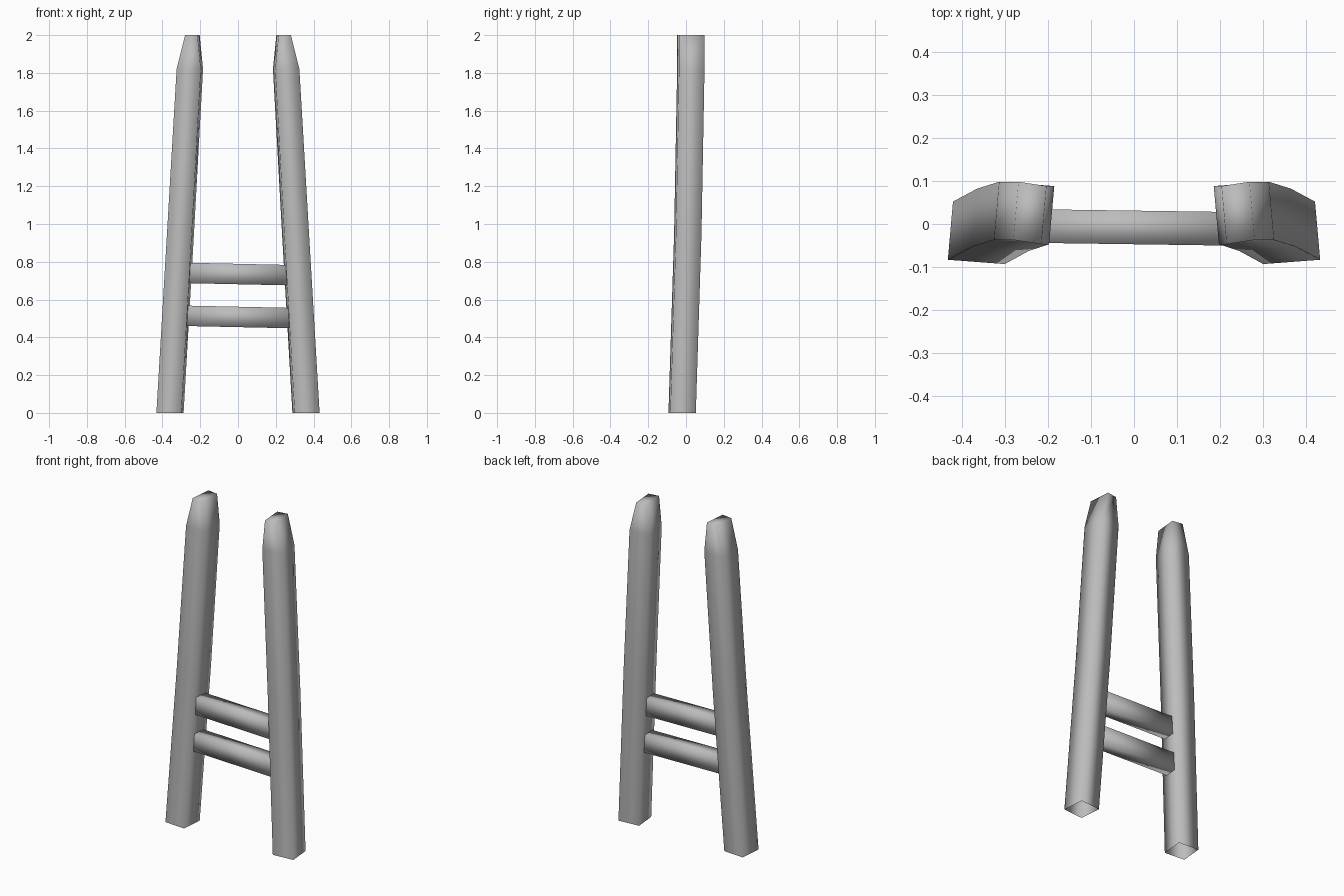
import bpy
import bmesh

cube = bpy.data.objects.get("Cube")
if cube:
    bpy.data.objects.remove(cube, do_unlink=True)

grey = bpy.data.materials.new("plain grey")
grey.use_nodes = True
COLOUR = (0.5, 0.5, 0.5, 1)
grey.diffuse_color = COLOUR
grey.node_tree.nodes["Principled BSDF"].inputs["Base Color"].default_value = COLOUR


def loft(name, rings, cap_start):
    """Skin a run of four-cornered rings; the last end is always closed."""
    bm = bmesh.new()
    loops = [[bm.verts.new(p) for p in ring] for ring in rings]
    for a, b in zip(loops, loops[1:]):
        for i in range(4):
            j = (i + 1) % 4
            bm.faces.new((a[i], a[j], b[j], b[i]))
    bm.faces.new(loops[-1])
    if cap_start:
        bm.faces.new(loops[0][::-1])
    bmesh.ops.recalc_face_normals(bm, faces=bm.faces)
    for f in bm.faces:
        f.smooth = True
    mesh = bpy.data.meshes.new(name)
    bm.to_mesh(mesh)
    bm.free()
    mesh.materials.append(grey)
    obj = bpy.data.objects.new(name, mesh)
    bpy.context.collection.objects.link(obj)
    return obj


# Post section: height, inner x, outer x (at the front), front y
post = [
    (0.00, 0.300, 0.432, -0.083),
    (0.95, 0.245, 0.376, -0.053),
    (1.82, 0.197, 0.325, -0.037),
    (2.00, 0.215, 0.280, -0.037),
]
DEPTH, SKEW, TURN = 0.135, 0.012, 0.010


def post_ring(side, z, inner, outer, front):
    corners = [
        (outer, front),
        (outer - SKEW, front + DEPTH),
        (inner - SKEW, front + DEPTH - TURN),
        (inner, front - TURN),
    ]
    return [(side * x, y, z) for x, y in corners]


# Leaning posts, hollow at the foot
for side, label in ((1, "left"), (-1, "right")):
    loft(label + "_post", [post_ring(side, *s) for s in post], False)


# Slightly tilted cross rungs
def rung_ring(x, y, z):
    w, h = 0.039, 0.054
    return [(x, y - w, z - h), (x, y + w, z - h), (x, y + w, z + h), (x, y - w, z + h)]


for name, z in (("lower_rung", 0.508), ("upper_rung", 0.735)):
    loft(name, [rung_ring(-0.28, -0.004, z + 0.006),
                rung_ring(0.28, -0.012, z - 0.006)], True)
